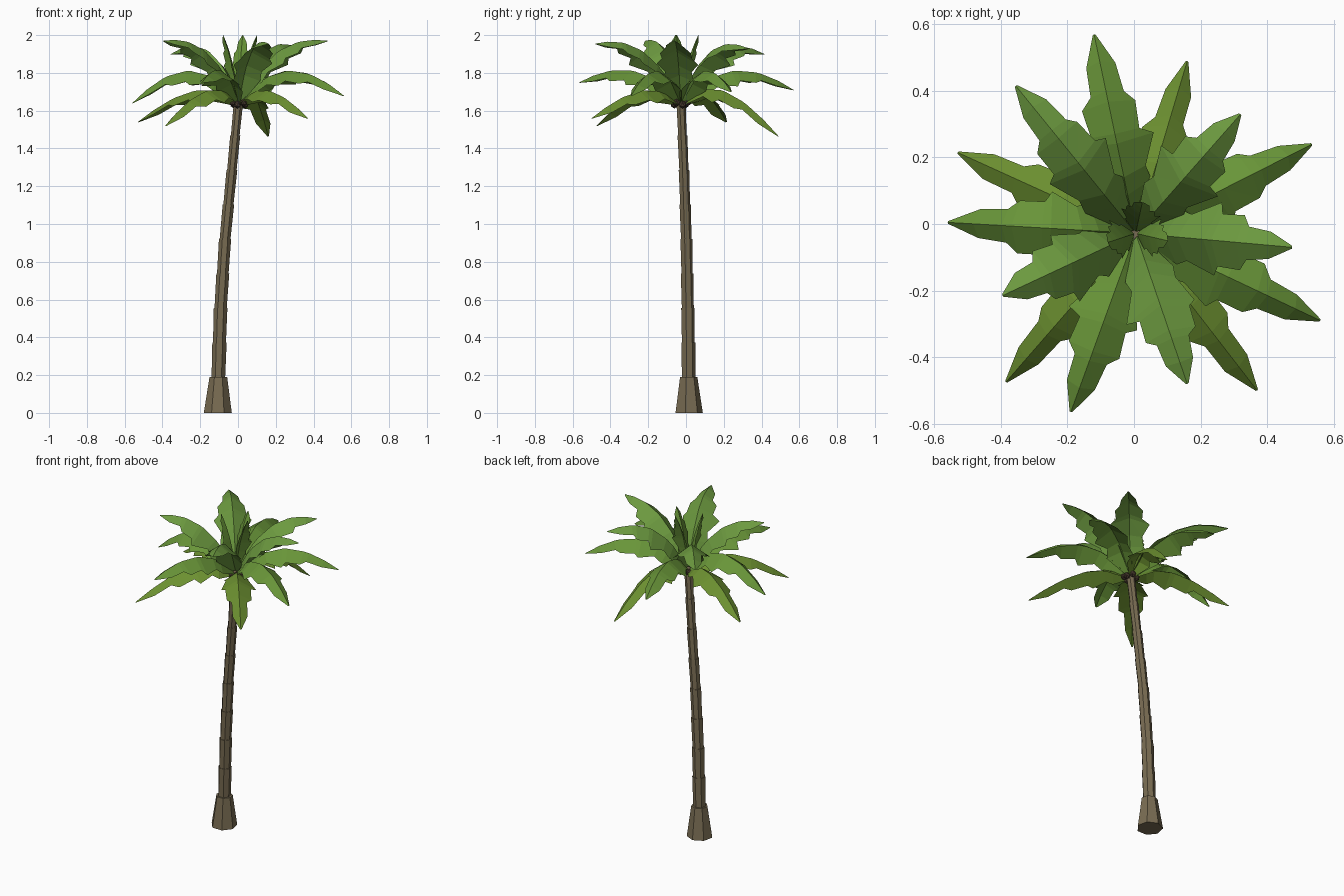
import bpy, bmesh, math, random
from mathutils import Vector

if "Cube" in bpy.data.objects:
    bpy.data.objects.remove(bpy.data.objects["Cube"])

random.seed(4)
CROWN = Vector((0.005, -0.028, 0))


def material(name, rgb):
    m = bpy.data.materials.new(name)
    m.diffuse_color = (*rgb, 1)
    m.use_nodes = True
    m.node_tree.nodes["Principled BSDF"].inputs["Base Color"].default_value = m.diffuse_color
    return m


def make_object(name, bm, mat):
    bmesh.ops.recalc_face_normals(bm, faces=bm.faces)
    me = bpy.data.meshes.new(name)
    bm.to_mesh(me)
    bm.free()
    me.materials.append(mat)
    ob = bpy.data.objects.new(name, me)
    bpy.context.collection.objects.link(ob)
    return ob


bark = material("bark", (0.19, 0.15, 0.085))
nut_brown = material("nut_brown", (0.07, 0.045, 0.03))
green_low = material("green_low", (0.15, 0.28, 0.03))
green_mid = material("green_mid", (0.14, 0.30, 0.04))
green_top = material("green_top", (0.15, 0.32, 0.05))

# Trunk: leaning stack of seven-sided collars, flared at the foot
PATH = [(0, -0.107, 0.013), (0.19, -0.104, 0.012), (0.56, -0.092, 0.008),
        (0.93, -0.068, 0.0), (1.28, -0.033, -0.012), (1.65, 0.003, -0.028)]


def trunk_centre(z):
    for (z0, x0, y0), (z1, x1, y1) in zip(PATH, PATH[1:]):
        if z <= z1 + 1e-6:
            t = (z - z0) / (z1 - z0)
            return Vector((x0 + (x1 - x0) * t, y0 + (y1 - y0) * t, z))


def collar(bm, z0, z1, r0, r1, sides=7):
    rings = []
    for z, r in ((z0, r0), (z1, r1)):
        c = trunk_centre(z)
        rings.append([bm.verts.new(c + Vector((r * math.sin(a), -r * math.cos(a), 0)))
                      for a in (math.tau * (i + 0.5) / sides for i in range(sides))])
    for i in range(sides):
        j = (i + 1) % sides
        bm.faces.new((rings[0][i], rings[0][j], rings[1][j], rings[1][i]))
    bm.faces.new(rings[0][::-1])
    bm.faces.new(rings[1])


bm = bmesh.new()
collar(bm, 0, 0.19, 0.076, 0.048)
N = 8
for i in range(N):
    r = 0.037 - 0.0135 * i / (N - 1)
    z = 0.19 + i * 0.1825
    collar(bm, z - 0.005, min(z + 0.1825, 1.65), r, r + 0.002)
make_object("trunk", bm, bark)

# Frond: arched midrib with toothed, folded-down blades on both sides
# (position along the rib, half width relative to the widest point)
TEETH = [(0, 0.15), (0.2, 0.72), (0.3, 0.62), (0.48, 1.0), (0.53, 0.72),
         (0.69, 0.72), (0.74, 0.46), (0.88, 0.40), (1.0, 0.04)]


def frond(name, angle, start, mid, tip, width, fold, mat):
    # start, mid and tip are (distance out, height) on the arch
    p0, pm, p2 = Vector(start), Vector(mid), Vector(tip)
    p1 = 2 * pm - (p0 + p2) / 2
    out = Vector((math.cos(angle), math.sin(angle), 0))
    side = Vector((-out.y, out.x, 0))
    bm = bmesh.new()
    rows = []
    for t, w in TEETH:
        p = p0 * (1 - t) ** 2 + p1 * 2 * t * (1 - t) + p2 * t * t
        d = ((p1 - p0) * (1 - t) + (p2 - p1) * t).normalized()
        rib = CROWN + out * p.x + Vector((0, 0, p.y))
        under = out * d.y - Vector((0, 0, d.x))
        row = [bm.verts.new(rib)]
        for s in (1, -1):
            hw = width * w * random.uniform(0.93, 1.07)
            row.append(bm.verts.new(rib + side * s * hw + under * hw * fold))
        rows.append(row)
    for a, b in zip(rows, rows[1:]):
        bm.faces.new((a[0], b[0], b[1], a[1]))
        bm.faces.new((a[2], b[2], b[0], a[0]))
    bmesh.ops.triangulate(bm, faces=bm.faces)
    make_object(name, bm, mat)


def tier(name, tips, start, mid_frac, mid_z, width, fold, mat):
    for i, (x, y, z) in enumerate(tips):
        v = Vector((x, y, 0)) - CROWN
        r = v.length
        frond(f"{name}_{i + 1}", math.atan2(v.y, v.x), start,
              (r * mid_frac, mid_z), (r, z), width, fold, mat)


tier("lower_frond", [(0.16, 0.49, 1.465), (0.37, -0.50, 1.56),
                     (-0.385, -0.475, 1.52), (-0.53, 0.215, 1.54)],
     (0.015, 1.635), 0.43, 1.705, 0.10, 0.65, green_low)
tier("middle_frond", [(-0.12, 0.57, 1.71), (0.535, 0.24, 1.70), (0.56, -0.29, 1.68),
                      (-0.19, -0.565, 1.75), (-0.56, 0.005, 1.64)],
     (0.015, 1.65), 0.47, 1.81, 0.108, 0.7, green_mid)
tier("upper_frond", [(0.32, 0.33, 1.93), (0.475, -0.07, 1.97), (0.16, -0.48, 1.955),
                     (-0.395, -0.215, 1.97), (-0.355, 0.415, 1.90)],
     (0.01, 1.66), 0.45, 1.915, 0.11, 0.7, green_top)
tier("inner_frond", [(0.025, 0.065, 2.0), (0.10, -0.05, 2.0), (-0.078, -0.055, 2.0)],
     (0.005, 1.67), 0.4, 1.85, 0.06, 0.5, green_mid)

# Nuts clustered under the crown
for i in range(6):
    a = math.tau * i / 6 + 0.3
    bm = bmesh.new()
    bmesh.ops.create_icosphere(bm, subdivisions=1, radius=0.021)
    bmesh.ops.translate(bm, verts=bm.verts, vec=CROWN + Vector(
        (0.034 * math.cos(a), 0.034 * math.sin(a), 1.632 + 0.01 * (i % 2))))
    make_object(f"nut_{i + 1}", bm, nut_brown)
